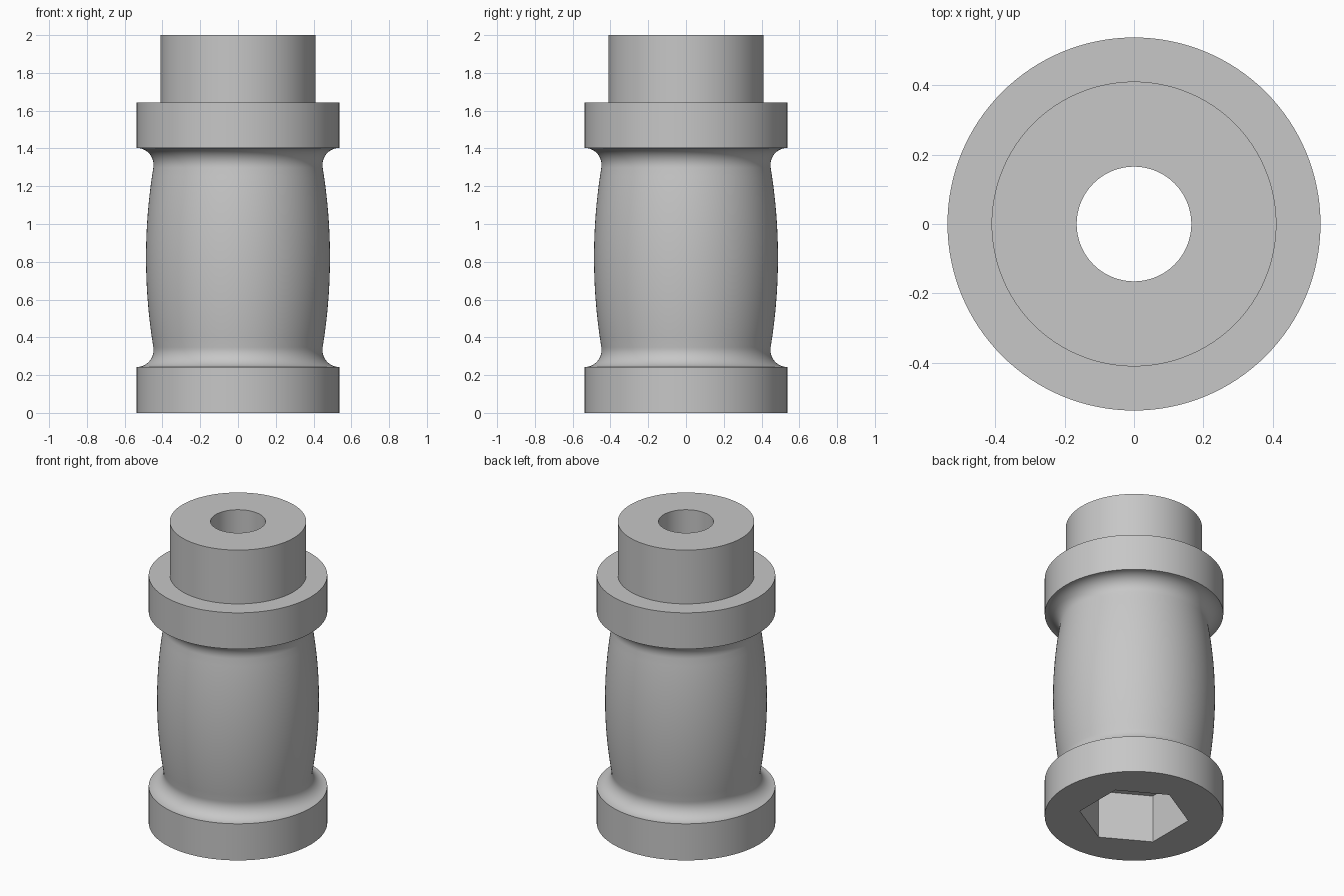
import bpy, bmesh, math
from mathutils import Matrix, Vector

if "Cube" in bpy.data.objects:
    bpy.data.objects.remove(bpy.data.objects["Cube"], do_unlink=True)

FLANGE_R, SPIGOT_R, BORE_R, HEX_R = 0.537, 0.41, 0.165, 0.331
FLANGE_LOW, FLANGE_HIGH, FLANGE_TOP, HEIGHT = 0.243, 1.403, 1.643, 2.0
MID_Z = (FLANGE_LOW + FLANGE_HIGH) / 2
FILLET, BELLY_R, SOCKET_DEPTH, SEGMENTS = 0.09, 0.487, 0.318, 128

grey = bpy.data.materials.new("light_grey")
grey.use_nodes = True
colour = (0.57, 0.57, 0.57, 1)
grey.diffuse_color = colour
grey.node_tree.nodes["Principled BSDF"].inputs["Base Color"].default_value = colour


def make_object(name, bm):
    bmesh.ops.recalc_face_normals(bm, faces=bm.faces)
    mesh = bpy.data.meshes.new(name)
    bm.to_mesh(mesh)
    bm.free()
    mesh.materials.append(grey)
    obj = bpy.data.objects.new(name, mesh)
    bpy.context.collection.objects.link(obj)
    return obj


def waist_half():
    """Lower fillet and barrel from the flange up to the belly."""
    pts = []
    lean = math.radians(9.4)
    for i in range(13):
        a = i / 12 * (math.pi / 2 + lean)
        pts.append((FLANGE_R - FILLET * math.sin(a),
                    FLANGE_LOW + FILLET - FILLET * math.cos(a)))
    r_end, z_end = pts[-1]
    half, sag = MID_Z - z_end, BELLY_R - r_end
    bow = (half ** 2 + sag ** 2) / (2 * sag)
    for i in range(1, 11):
        z = z_end + half * i / 10
        pts.append((BELLY_R - bow + math.sqrt(bow ** 2 - (MID_Z - z) ** 2), z))
    return pts


# Turned body: closed profile spun round the axis, with a through bore
lower = waist_half()
upper = [(r, 2 * MID_Z - z) for r, z in reversed(lower[:-1])]
profile = [(BORE_R, 0), (FLANGE_R, 0)] + lower + upper + [
    (FLANGE_R, FLANGE_TOP), (SPIGOT_R, FLANGE_TOP),
    (SPIGOT_R, HEIGHT), (BORE_R, HEIGHT)]
bm = bmesh.new()
verts = [bm.verts.new((r, 0, z)) for r, z in profile]
edges = [bm.edges.new((v, verts[(i + 1) % len(verts)])) for i, v in enumerate(verts)]
bmesh.ops.spin(bm, geom=verts + edges, cent=(0, 0, 0), axis=(0, 0, 1),
               angle=math.tau, steps=SEGMENTS, use_merge=True)
bmesh.ops.remove_doubles(bm, verts=bm.verts, dist=1e-5)
body = make_object("turned_body", bm)

# Hexagonal socket cut into the base
bm = bmesh.new()
margin = 0.1
place = (Matrix.Translation(Vector((0, 0, (SOCKET_DEPTH - margin) / 2)))
         @ Matrix.Rotation(math.radians(30), 4, 'Z'))
ring = [place @ Vector((HEX_R * math.cos(i * math.pi / 3),
                        HEX_R * math.sin(i * math.pi / 3),
                        -(SOCKET_DEPTH + margin) / 2)) for i in range(6)]
base = bm.faces.new([bm.verts.new(p) for p in ring])
ext = bmesh.ops.extrude_face_region(bm, geom=[base], use_keep_orig=True)
bmesh.ops.translate(bm, vec=(0, 0, SOCKET_DEPTH + margin),
                    verts=[g for g in ext["geom"] if isinstance(g, bmesh.types.BMVert)])
cutter = make_object("socket_cutter", bm)
cutter.hide_render = True

cut = body.modifiers.new("hex_socket", 'BOOLEAN')
cut.operation = 'DIFFERENCE'
cut.solver = 'EXACT'
cut.object = cutter
bpy.ops.object.select_all(action='DESELECT')
body.select_set(True)
bpy.context.view_layer.objects.active = body
bpy.ops.object.modifier_apply(modifier=cut.name)
bpy.data.objects.remove(cutter, do_unlink=True)
bpy.ops.object.shade_smooth_by_angle(angle=math.radians(30))
